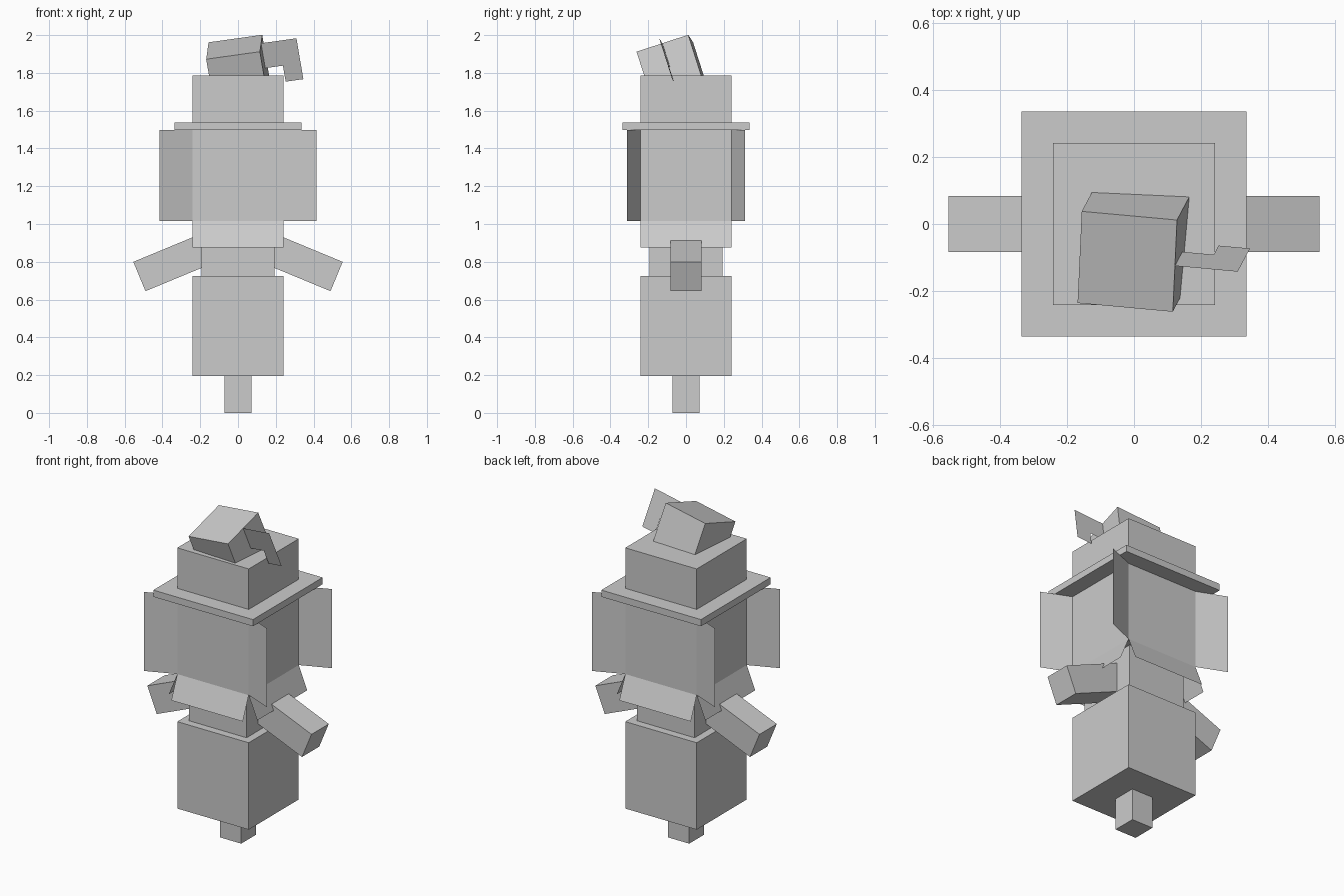
import bpy
from math import pi, sin, cos
from mathutils import Matrix, Vector

old = bpy.data.objects.get("Cube")
if old:
    bpy.data.objects.remove(old, do_unlink=True)

grey = bpy.data.materials.new("plain_grey")
grey.use_nodes = True
tone = (0.6, 0.6, 0.6, 1)
grey.diffuse_color = tone
grey.node_tree.nodes["Principled BSDF"].inputs["Base Color"].default_value = tone


def build(name, verts, faces, matrix=Matrix()):
    mesh = bpy.data.meshes.new(name)
    mesh.from_pydata(verts, [], faces)
    mesh.transform(matrix)
    mesh.materials.append(grey)
    obj = bpy.data.objects.new(name, mesh)
    bpy.context.collection.objects.link(obj)
    return obj


def box(name, low, high, matrix=Matrix()):
    verts = [(x, y, z) for x in (low[0], high[0])
             for y in (low[1], high[1]) for z in (low[2], high[2])]
    faces = [(0, 1, 3, 2), (4, 6, 7, 5), (0, 4, 5, 1),
             (2, 3, 7, 6), (0, 2, 6, 4), (1, 5, 7, 3)]
    return build(name, verts, faces, matrix)


def plate(name, points, matrix=Matrix()):
    return build(name, points, [range(len(points))], matrix)


def block(name, half, bottom, top):
    return box(name, (-half, -half, bottom), (half, half, top))


# Stacked square blocks
W = 0.241
HEAD_BOTTOM, BRIM_BOTTOM = 1.015, 1.497
block("peg", 0.072, 0, 0.195)
block("lower_body", W, 0.195, 0.725)
block("neck", 0.194, 0.725, HEAD_BOTTOM)
block("head", W, HEAD_BOTTOM, 1.785)
block("hat_brim", 0.336, BRIM_BOTTOM, 1.538)

# Drooping arms
for side, label in ((1, "left"), (-1, "right")):
    tilt = Matrix.Rotation(pi / 8 * side, 4, "Y")
    shoulder = Matrix.Translation((side * 0.522, 0, 0.722))
    reach = sorted((0, -side * 0.42))
    box(label + "_arm", (reach[0], -0.083, -0.084),
        (reach[1], 0.083, 0.084), shoulder @ tilt)

# Flared collar flaps under the head
flare = 0.15 * sin(pi / 8)
drop = HEAD_BOTTOM - 0.15 * cos(pi / 8)
for i, label in enumerate(("front", "left", "back", "right")):
    plate(label + "_collar_flap",
          [(-W, -W, HEAD_BOTTOM), (-W, -W - flare, drop),
           (W, -W - flare, drop), (W, -W, HEAD_BOTTOM)],
          Matrix.Rotation(i * pi / 2, 4, "Z"))

# Thin fins at the head corners
for sx, xname in ((1, "left"), (-1, "right")):
    for sy, yname in ((-1, "front"), (1, "back")):
        inner, outer = (sx * W, sy * W), (sx * 0.415, sy * 0.313)
        plate(f"{yname}_{xname}_fin",
              [(*inner, HEAD_BOTTOM), (*outer, HEAD_BOTTOM),
               (*outer, BRIM_BOTTOM), (*inner, BRIM_BOTTOM)])

# Crooked hat tip, with its own tilted frame centred on the top face
across = Vector((0.986, -0.09, 0.138)).normalized()
back = Vector((0.038, 0.952, 0.31))
back = (back - across * back.dot(across)).normalized()
up = across.cross(back)
frame = Matrix((across, back, up)).transposed().to_4x4()
frame.translation = (-0.02, -0.112, 1.937)
R = 0.144
box("hat_tip", (-R, -R, -0.24), (R, R, 0), frame)

# Bent flat tail hanging from the hat tip
plate("hat_tail",
      [(R, 0, 0), (R + 0.19, 0, 0), (R + 0.19, 0, -0.23),
       (R + 0.095, 0, -0.23), (R + 0.095, 0, -0.14), (R, 0, -0.14)], frame)
